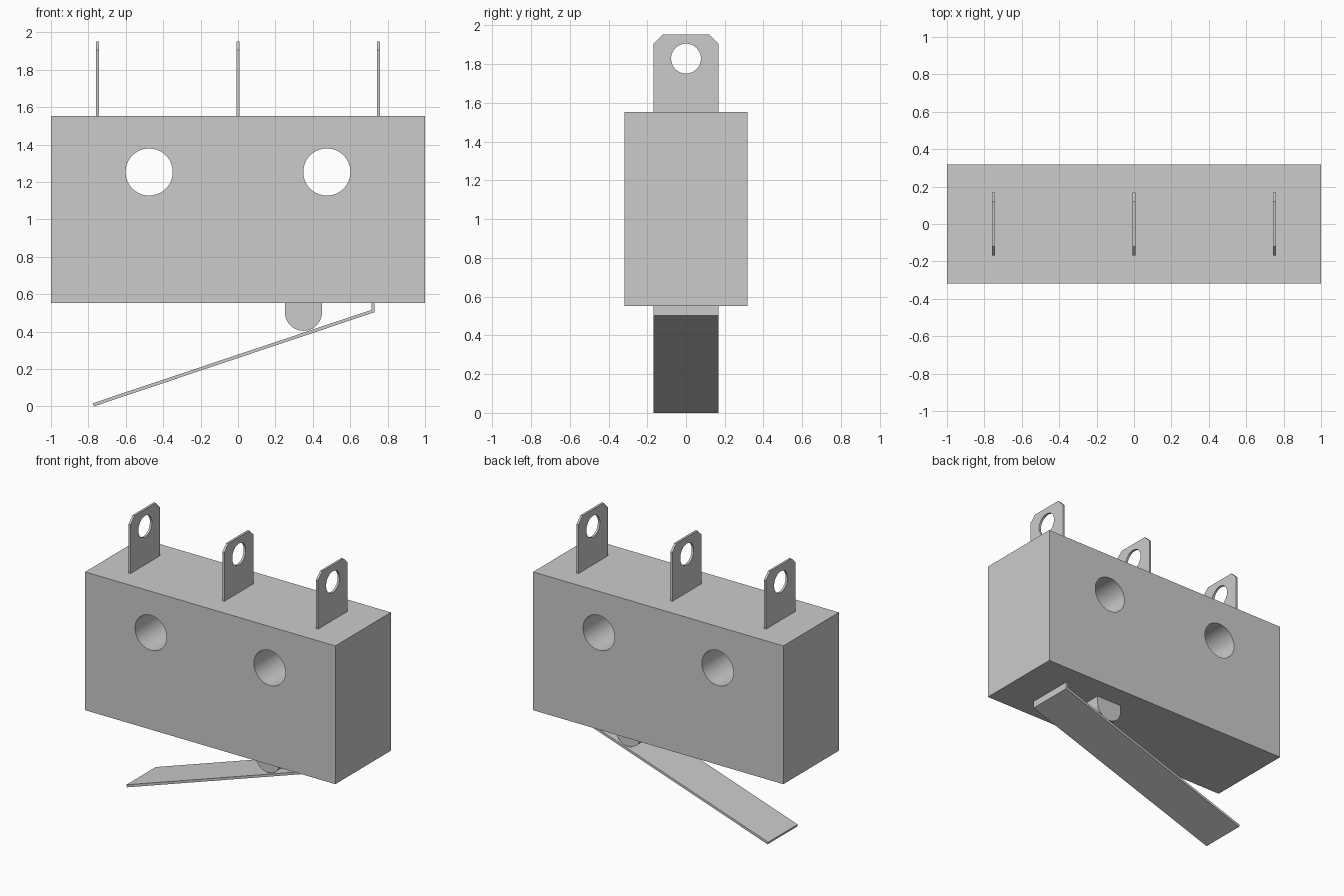
import bpy, bmesh, math
from mathutils import Vector

cube = bpy.data.objects.get("Cube")
if cube:
    bpy.data.objects.remove(cube, do_unlink=True)

grey = bpy.data.materials.new("light_grey")
grey.use_nodes = True
colour = (0.6, 0.6, 0.6, 1)
grey.diffuse_color = colour
grey.node_tree.nodes["Principled BSDF"].inputs["Base Color"].default_value = colour


def prism(name, profile, axis, half, centre=0):
    """Extrude a profile of (horizontal, z) points along the x or y axis."""
    bm = bmesh.new()
    place = (lambda h, z, d: (d, h, z)) if axis == "x" else (lambda h, z, d: (h, d, z))
    face = bm.faces.new([bm.verts.new(place(h, z, centre - half)) for h, z in profile])
    new = bmesh.ops.extrude_face_region(bm, geom=[face])["geom"]
    bmesh.ops.translate(bm, vec=Vector(place(0, 0, 2 * half)),
                        verts=[v for v in new if isinstance(v, bmesh.types.BMVert)])
    bmesh.ops.recalc_face_normals(bm, faces=bm.faces)
    mesh = bpy.data.meshes.new(name)
    bm.to_mesh(mesh)
    bm.free()
    mesh.materials.append(grey)
    obj = bpy.data.objects.new(name, mesh)
    bpy.context.collection.objects.link(obj)
    return obj


def arc(h, z, r, start, end, n):
    angles = [math.radians(start + (end - start) * i / n) for i in range(n + 1)]
    return [(h + r * math.cos(a), z + r * math.sin(a)) for a in angles]


def activate(obj):
    bpy.ops.object.select_all(action="DESELECT")
    obj.select_set(True)
    bpy.context.view_layer.objects.active = obj


def drill(obj, h, z, r, axis, centre=0):
    """Cut a round hole right through a part."""
    cutter = prism("hole_cutter", arc(h, z, r, 0, 360, 64)[:-1], axis, 0.5 if axis == "y" else 0.1, centre)
    cutter.hide_render = True
    mod = obj.modifiers.new("hole", "BOOLEAN")
    mod.operation, mod.solver, mod.object = "DIFFERENCE", "EXACT", cutter
    activate(obj)
    bpy.ops.object.modifier_apply(modifier=mod.name)
    bpy.data.objects.remove(cutter, do_unlink=True)


def smooth(obj):
    activate(obj)
    bpy.ops.object.shade_smooth_by_angle(angle=math.radians(30))


# Switch housing with two mounting holes
bottom, top, depth = 0.553, 1.552, 0.317
housing = prism("housing", [(-1, bottom), (1, bottom), (1, top), (-1, top)], "y", depth)
for side in (-1, 1):
    drill(housing, side * 0.475, 1.253, 0.126, "y")
smooth(housing)

# Three terminal blades with clipped corners and an eyelet
w, tip, clip = 0.168, 1.952, 0.047
blade = [(-w, top), (w, top), (w, tip - clip), (w - clip, tip), (clip - w, tip), (-w, tip - clip)]
for label, x in (("right", -0.75), ("middle", 0), ("left", 0.75)):
    terminal = prism(label + "_terminal", blade, "x", 0.008, x)
    drill(terminal, 0, 1.829, 0.077, "x", x)
    smooth(terminal)

# Rounded plunger under the housing
plunger = prism("plunger", [(0.25, bottom)] + arc(0.35, 0.503, 0.099, 180, 360, 32) + [(0.45, bottom)], "y", 0.16)
smooth(plunger)

# Bent lever strip
prism("lever", [(0.714, bottom), (0.714, 0.516), (-0.775, 0.017), (-0.77, 0),
                (0.729, 0.503), (0.729, bottom)], "y", w)
